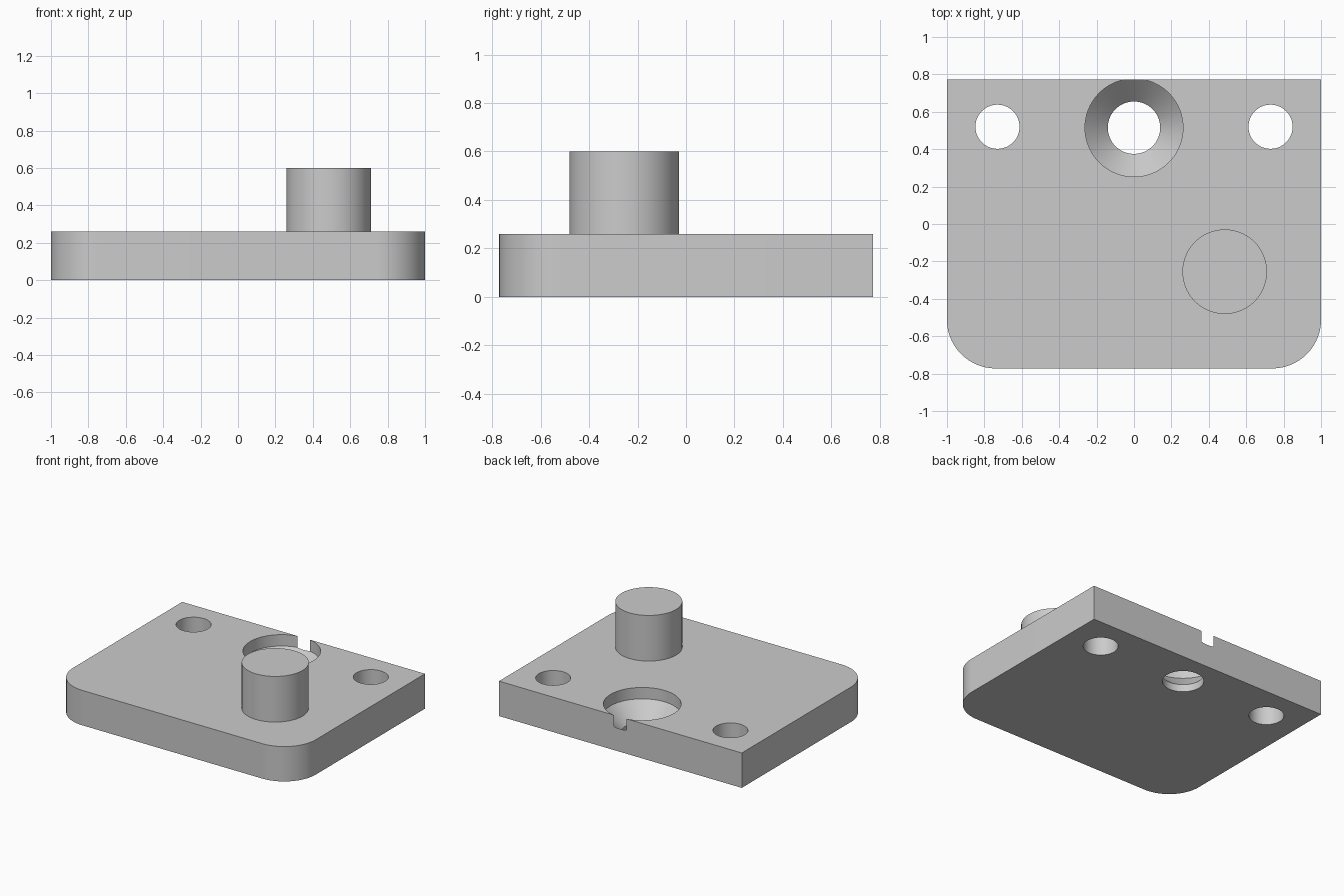
import bpy, bmesh
from math import cos, sin, pi, radians

cube = bpy.data.objects.get("Cube")
if cube:
    bpy.data.objects.remove(cube, do_unlink=True)

W, D, T = 1.0, 0.772, 0.26      # half width, half depth, plate thickness
CORNER = 0.26
SEGS = 96

grey = bpy.data.materials.new("plain grey")
grey.use_nodes = True
colour = (0.6, 0.6, 0.6, 1)
grey.diffuse_color = colour
grey.node_tree.nodes["Principled BSDF"].inputs["Base Color"].default_value = colour


def loft(name, rings):
    """Closed solid from stacked rings of matching points."""
    bm = bmesh.new()
    loops = [[bm.verts.new(p) for p in ring] for ring in rings]
    n = len(loops[0])
    for low, high in zip(loops, loops[1:]):
        for i in range(n):
            j = (i + 1) % n
            bm.faces.new((low[i], low[j], high[j], high[i]))
    bm.faces.new(loops[0][::-1])
    bm.faces.new(loops[-1])
    mesh = bpy.data.meshes.new(name)
    bm.to_mesh(mesh)
    bm.free()
    obj = bpy.data.objects.new(name, mesh)
    bpy.context.collection.objects.link(obj)
    mesh.materials.append(grey)
    return obj


def turned(name, x, y, profile):
    """Round solid about a vertical axis from (radius, height) pairs."""
    angles = [2 * pi * i / SEGS for i in range(SEGS)]
    return loft(name, [[(x + r * cos(a), y + r * sin(a), z) for a in angles]
                       for r, z in profile])


def combine(target, tool, operation):
    mod = target.modifiers.new(operation.lower(), 'BOOLEAN')
    mod.operation, mod.solver, mod.object = operation, 'EXACT', tool
    bpy.context.view_layer.objects.active = target
    bpy.ops.object.modifier_apply(modifier=mod.name)
    bpy.data.objects.remove(tool, do_unlink=True)


# Plate: square back corners, rounded front corners
outline = [(W, D), (-W, D)]
for side, start in ((-1, pi), (1, 1.5 * pi)):
    for i in range(25):
        a = start + i * pi / 48
        outline.append((side * (W - CORNER) + CORNER * cos(a),
                        CORNER - D + CORNER * sin(a)))
plate = loft("mounting_plate", [[(x, y, z) for x, y in outline] for z in (0, T)])

# Round peg, fused to the plate
combine(plate, turned("peg", 0.485, -0.255, [(0.226, 0.1), (0.226, 0.6)]), 'UNION')

# Screw holes at the back corners
for side in (-1, 1):
    hole = turned("screw_hole_cutter", side * 0.73, 0.52, [(0.118, -0.1), (0.118, T + 0.1)])
    combine(plate, hole, 'DIFFERENCE')

# Recessed countersunk hole, its rim just breaking the back edge
sink = turned("countersink_cutter", 0, 0.515,
              [(0.14, -0.1), (0.14, 0.055), (0.262, 0.175), (0.262, T + 0.1)])
combine(plate, sink, 'DIFFERENCE')

# Smooth round walls, crisp edges
bpy.ops.object.select_all(action='DESELECT')
plate.select_set(True)
bpy.context.view_layer.objects.active = plate
bpy.ops.object.shade_smooth_by_angle(angle=radians(30))
